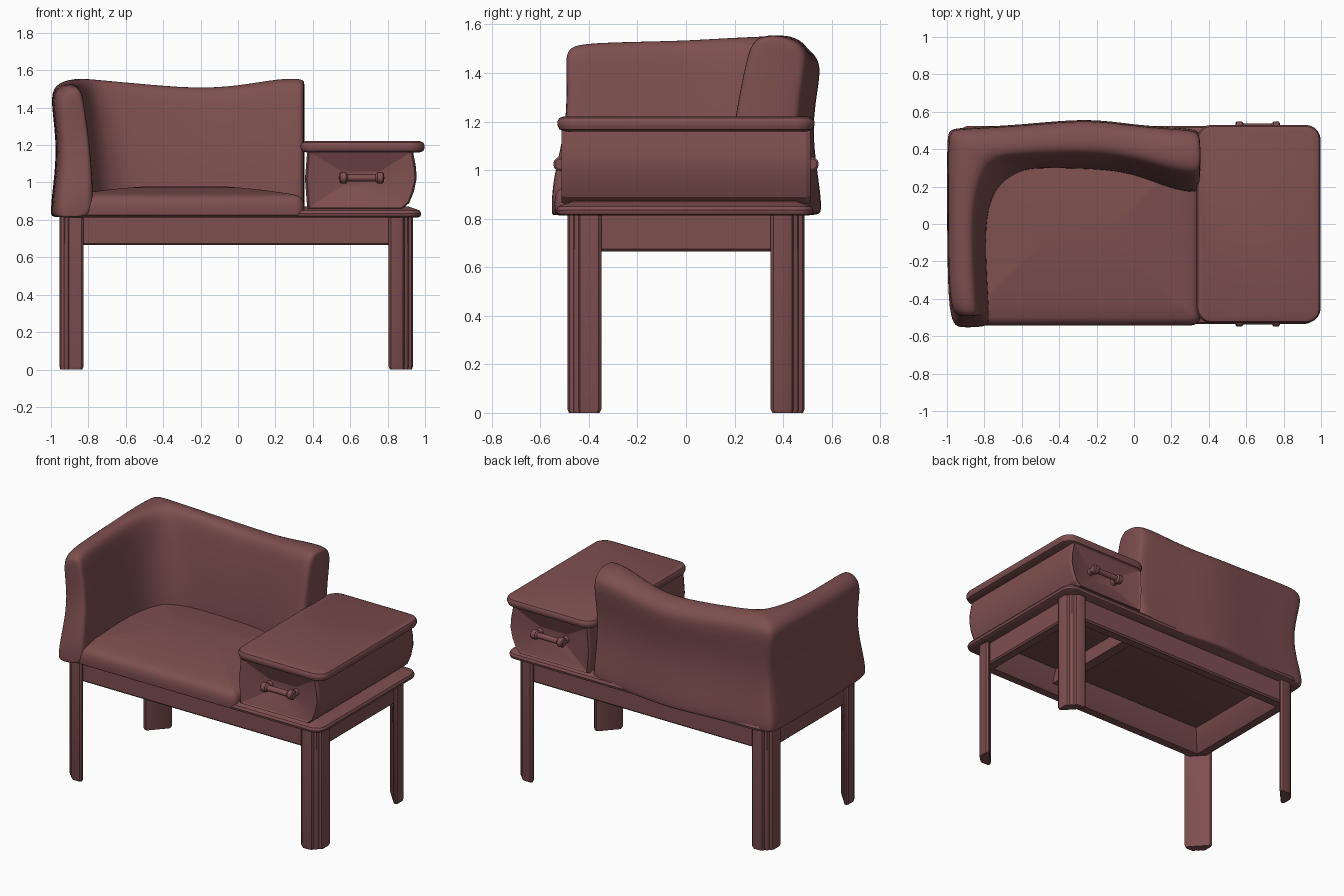
import bpy, bmesh, math
from mathutils import Vector

if "Cube" in bpy.data.objects:
    bpy.data.objects.remove(bpy.data.objects["Cube"], do_unlink=True)

COLOUR = (0.21, 0.078, 0.078, 1)
mat = bpy.data.materials.new("reddish brown")
mat.use_nodes = True
mat.diffuse_color = COLOUR
mat.node_tree.nodes["Principled BSDF"].inputs["Base Color"].default_value = COLOUR


def finish(name, bm, subsurf=0, angle=35):
    bmesh.ops.recalc_face_normals(bm, faces=bm.faces)
    me = bpy.data.meshes.new(name)
    bm.to_mesh(me)
    bm.free()
    ob = bpy.data.objects.new(name, me)
    bpy.context.collection.objects.link(ob)
    me.materials.append(mat)
    if subsurf:
        mod = ob.modifiers.new("smooth", "SUBSURF")
        mod.levels = mod.render_levels = subsurf
    bpy.ops.object.select_all(action="DESELECT")
    ob.select_set(True)
    bpy.context.view_layer.objects.active = ob
    bpy.ops.object.shade_smooth_by_angle(angle=math.radians(angle))
    return ob


def bridge(bm, rings):
    """Join closed rings of points with quads; return the vertex rings."""
    rows = [[bm.verts.new(p) for p in ring] for ring in rings]
    n = len(rows[0])
    for a, b in zip(rows, rows[1:]):
        for i in range(n):
            j = (i + 1) % n
            bm.faces.new((a[i], a[j], b[j], b[i]))
    return rows


def loft(name, rings, **kw):
    bm = bmesh.new()
    rows = bridge(bm, rings)
    bm.faces.new(rows[0])
    bm.faces.new(rows[-1])
    return finish(name, bm, **kw)


def rect(x0, x1, y0, y1, z):
    return [(x0, y0, z), (x1, y0, z), (x1, y1, z), (x0, y1, z)]


def slab(name, x0, x1, y0, y1, radius, levels):
    """Rounded rectangle stacked through (inset, z) levels."""
    rings = []
    for inset, z in levels:
        r = max(radius - inset, 0.015)
        ring = []
        for k, (sx, sy) in enumerate(((1, 1), (-1, 1), (-1, -1), (1, -1))):
            cx = (x1 if sx > 0 else x0) - sx * (inset + r)
            cy = (y1 if sy > 0 else y0) - sy * (inset + r)
            for s in range(6):
                a = math.radians(90 * k + 18 * s)
                ring.append((cx + r * math.cos(a), cy + r * math.sin(a), z))
        rings.append(ring)
    return loft(name, rings)


# Legs: diagonal corner pieces, beaded outside and flat inside
leg_profile = [(0.032, 0.028), (0.046, 0.024), (0.052, 0.008), (0.068, 0), (0.118, 0),
               (0.13, 0.01), (0.128, 0.024), (0.024, 0.137), (0.01, 0.14), (0, 0.128),
               (0, 0.068), (0.008, 0.052), (0.024, 0.046), (0.028, 0.032)]
for side, sx in (("right", -1), ("left", 1)):
    for end, sy in (("front", -1), ("back", 1)):
        ox = 0.935 if sx > 0 else 0.955
        ring = [(sx * (ox - u), sy * (0.488 - v)) for u, v in leg_profile]
        mid = Vector((sx * (ox - 0.055), sy * 0.43))
        foot = [tuple(mid + (Vector(p) - mid) * 0.9) for p in ring]
        loft(end + "_" + side + "_leg",
             [[(x, y, 0) for x, y in foot]] +
             [[(x, y, z) for x, y in ring] for z in (0.015, 0.83)])

# Apron frame with inner walls that slope in, and the cross rail under the body
bm = bmesh.new()
bridge(bm, [rect(-0.925 + d, 0.905 - d, -0.46 + d, 0.46 - d, z)
            for d, z in ((0, 0.83), (0, 0.675), (0.01, 0.665), (0.065, 0.665),
                         (0.075, 0.675), (0.13, 0.83))])
finish("apron_frame", bm)
loft("cross_rail", [rect(0.3, 0.37, -0.38, 0.38, z) for z in (0.72, 0.83)])

# Base board, seat cushion and table top
slab("base_board", -0.95, 0.98, -0.535, 0.525, 0.07,
     [(0.02, 0.812), (0.004, 0.82), (0, 0.835), (0.008, 0.85), (0.03, 0.858), (0.07, 0.872)])
slab("seat_cushion", -0.93, 0.355, -0.542, 0.45, 0.05,
     [(0.02, 0.815), (0.004, 0.825), (0, 0.86), (0.004, 0.895), (0.016, 0.918), (0.04, 0.933),
      (0.1, 0.943), (0.22, 0.96), (0.34, 0.972), (0.42, 0.978)])
slab("table_top", 0.335, 0.998, -0.53, 0.53, 0.08,
     [(0.03, 1.16), (0.008, 1.168), (0, 1.185), (0, 1.2), (0.008, 1.214), (0.025, 1.221)])

# Drawer case: bulged outline with sunken facets on both ends
outline = [(0.37, 0.86), (0.88, 0.86), (0.915, 0.89), (0.94, 0.95), (0.955, 1.02),
           (0.952, 1.08), (0.935, 1.17), (0.37, 1.17), (0.358, 1.02)]
rings = []
for y, sx, sz in ((-0.465, 0.35, 0.25), (-0.505, 0.94, 0.92), (-0.512, 0.97, 0.97),
                  (-0.495, 1, 1), (0.495, 1, 1), (0.512, 0.97, 0.97),
                  (0.505, 0.94, 0.92), (0.465, 0.35, 0.25)):
    rings.append([(0.66 + (x - 0.66) * sx, y, 1.02 + (z - 1.02) * sz) for x, z in outline])
loft("drawer_case", rings, angle=20)


def rod(name, profile, place):
    """Turned rod from (distance, radius) pairs."""
    angles = [math.radians(30 * k) for k in range(12)]
    loft(name, [[place(d, r * math.cos(a), r * math.sin(a)) for a in angles]
                for d, r in profile])


# Drawer handles
for end, s in (("front", -1), ("back", 1)):
    rod(end + "_handle_bar",
        [(0.542, 0.022), (0.548, 0.03), (0.578, 0.03), (0.588, 0.019), (0.735, 0.019),
         (0.745, 0.03), (0.774, 0.03), (0.78, 0.022)],
        lambda d, a, b: (d, s * 0.517 + a, 1.025 + b))
    for i, px in enumerate((0.563, 0.76)):
        rod(end + "_handle_post_" + str(i + 1), [(0.45, 0.026), (0.49, 0.02), (0.52, 0.02)],
            lambda d, a, b: (px + a, s * d, 1.025 + b))

# Wraparound backrest: outer x, y, inner x, y, top height at each station
stations = [
    (-0.93, -0.555, -0.80, -0.55, 1.47), (-0.965, -0.54, -0.775, -0.535, 1.51),
    (-0.995, -0.44, -0.775, -0.45, 1.53), (-1.0, 0.0, -0.8, -0.05, 1.535),
    (-1.0, 0.25, -0.77, 0.13, 1.55), (-1.0, 0.45, -0.71, 0.22, 1.555),
    (-0.99, 0.505, -0.65, 0.26, 1.56), (-0.94, 0.515, -0.59, 0.29, 1.555),
    (-0.6, 0.53, -0.5, 0.3, 1.535), (-0.25, 0.57, -0.2, 0.295, 1.505),
    (0.0, 0.53, 0.0, 0.27, 1.52), (0.24, 0.515, 0.2, 0.185, 1.56),
    (0.335, 0.505, 0.335, 0.165, 1.56), (0.356, 0.48, 0.356, 0.19, 1.545)]
rings = []
for ox, oy, ix, iy, h in stations:
    section = [(0.04, 0.812), (0, 0.825), (0, 0.9), (0.17, 1.17), (0.01, h - 0.13),
               (0.03, h - 0.05), (0.25, h - 0.008), (0.52, h), (0.7, h - 0.025),
               (0.78, h - 0.12), (0.92, 1.2), (1, 0.98), (1, 0.88), (0.96, 0.815)]
    ring = []
    for t, z in section:
        x, y = ox + (ix - ox) * t, oy + (iy - oy) * t
        if z > 1.1:  # upper arm leans back from the front edge
            y += 0.22 * max(0, -0.28 - y)
        ring.append((x, y, z))
    rings.append(ring)
bm = bmesh.new()
rows = bridge(bm, rings)
for row in (rows[0], rows[-1]):
    for i in range(len(row) // 2 - 1):
        bm.faces.new((row[i], row[i + 1], row[-2 - i], row[-1 - i]))
finish("wraparound_backrest", bm, subsurf=2, angle=60)
